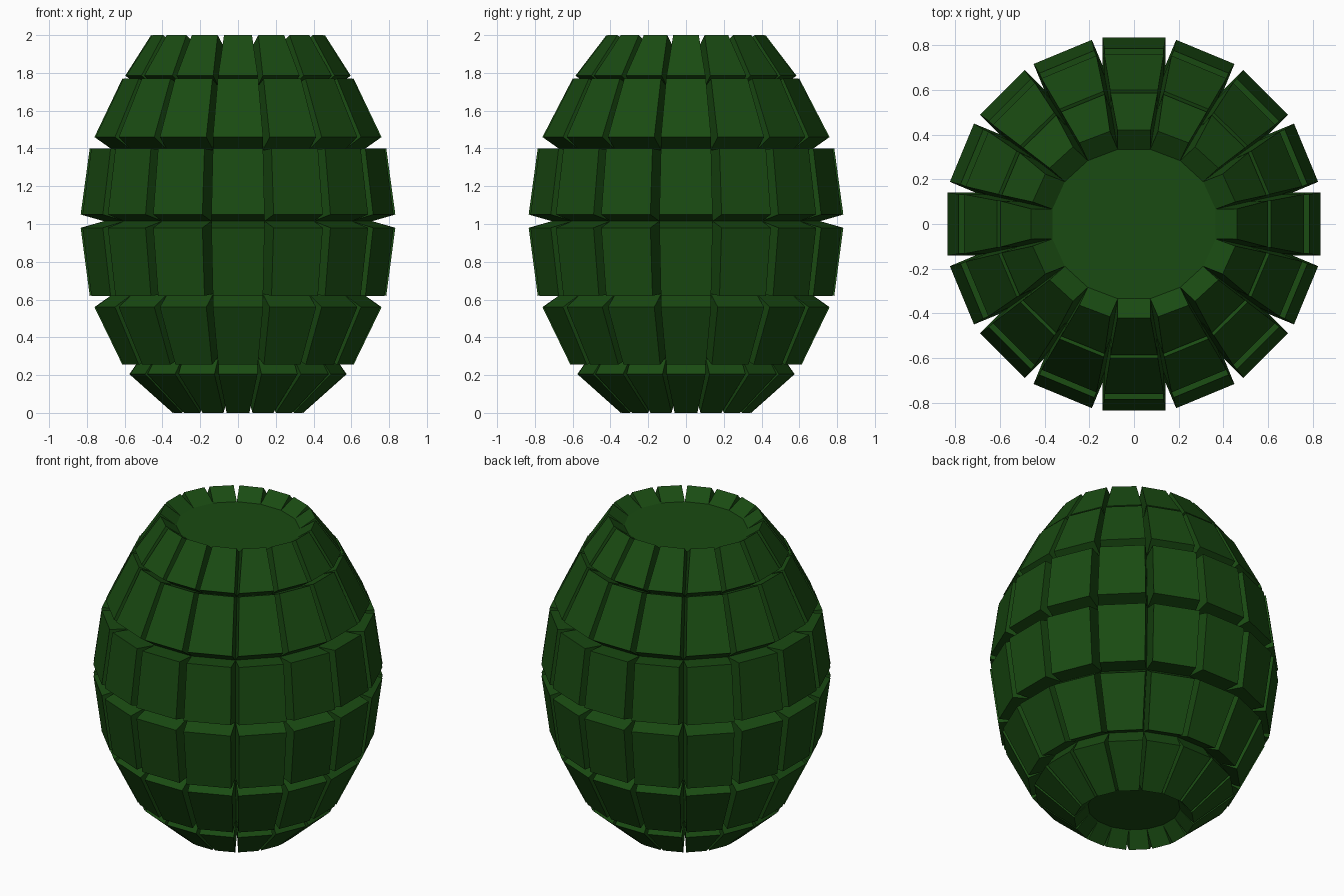
import bpy, bmesh
from math import pi, tan, cos, sin

if "Cube" in bpy.data.objects:
    bpy.data.objects.remove(bpy.data.objects["Cube"])

SIDES = 16
T = tan(pi / SIDES)

# Core rings, bottom to top: (radius to flat, z, y scale)
CORE = [(0.265, 0.09, 1), (0.51, 0.30, 1), (0.66, 0.63, 1), (0.71, 1.015, 1),
        (0.66, 1.39, 1), (0.51, 1.725, 0.98), (0.365, 1.935, 0.915)]
# Raised plate of each row: lower and upper edge as (radius, z, half width, y scale)
PLATES = [((0.345, 0.0, 0.06, 1), (0.575, 0.205, 0.103, 1)),
          ((0.612, 0.255, 0.105, 1), (0.76, 0.56, 0.133, 1)),
          ((0.785, 0.62, 0.133, 1), (0.833, 0.98, 0.141, 1)),
          ((0.833, 1.05, 0.141, 1), (0.785, 1.40, 0.133, 1)),
          ((0.76, 1.46, 0.133, 1), (0.612, 1.77, 0.107, 0.98)),
          ((0.597, 1.785, 0.105, 0.98), (0.46, 2.0, 0.074, 0.915))]


def point(bm, angle, r, side, z, ys):
    """Vertex at radius r along angle, shifted sideways."""
    return bm.verts.new((r * cos(angle) - side * sin(angle),
                         (r * sin(angle) + side * cos(angle)) * ys, z))


bm = bmesh.new()
# Core vertices, shared between neighbouring plates
rings = [[point(bm, 2 * pi * i / SIDES, r, -r * T, z, ys) for i in range(SIDES)]
         for r, z, ys in CORE]

# Plates standing on the core
for row, (low, high) in enumerate(PLATES):
    for i in range(SIDES):
        j = (i + 1) % SIDES
        a = 2 * pi * i / SIDES
        base = [rings[row][i], rings[row][j], rings[row + 1][j], rings[row + 1][i]]
        outer = [point(bm, a, e[0], s * e[2], e[1], e[3])
                 for e, s in ((low, -1), (low, 1), (high, 1), (high, -1))]
        bm.faces.new(outer)
        for k in range(4):
            n = (k + 1) % 4
            bm.faces.new((base[k], base[n], outer[n], outer[k]))

# Recessed end caps
bm.faces.new(rings[-1])
bm.faces.new(rings[0][::-1])
bmesh.ops.recalc_face_normals(bm, faces=bm.faces)

mesh = bpy.data.meshes.new("segmented_body")
bm.to_mesh(mesh)
bm.free()
body = bpy.data.objects.new("segmented_body", mesh)
bpy.context.collection.objects.link(body)

green = bpy.data.materials.new("dark_green")
green.diffuse_color = (0.01, 0.07, 0.006, 1)
green.use_nodes = True
green.node_tree.nodes["Principled BSDF"].inputs["Base Color"].default_value = green.diffuse_color
mesh.materials.append(green)
